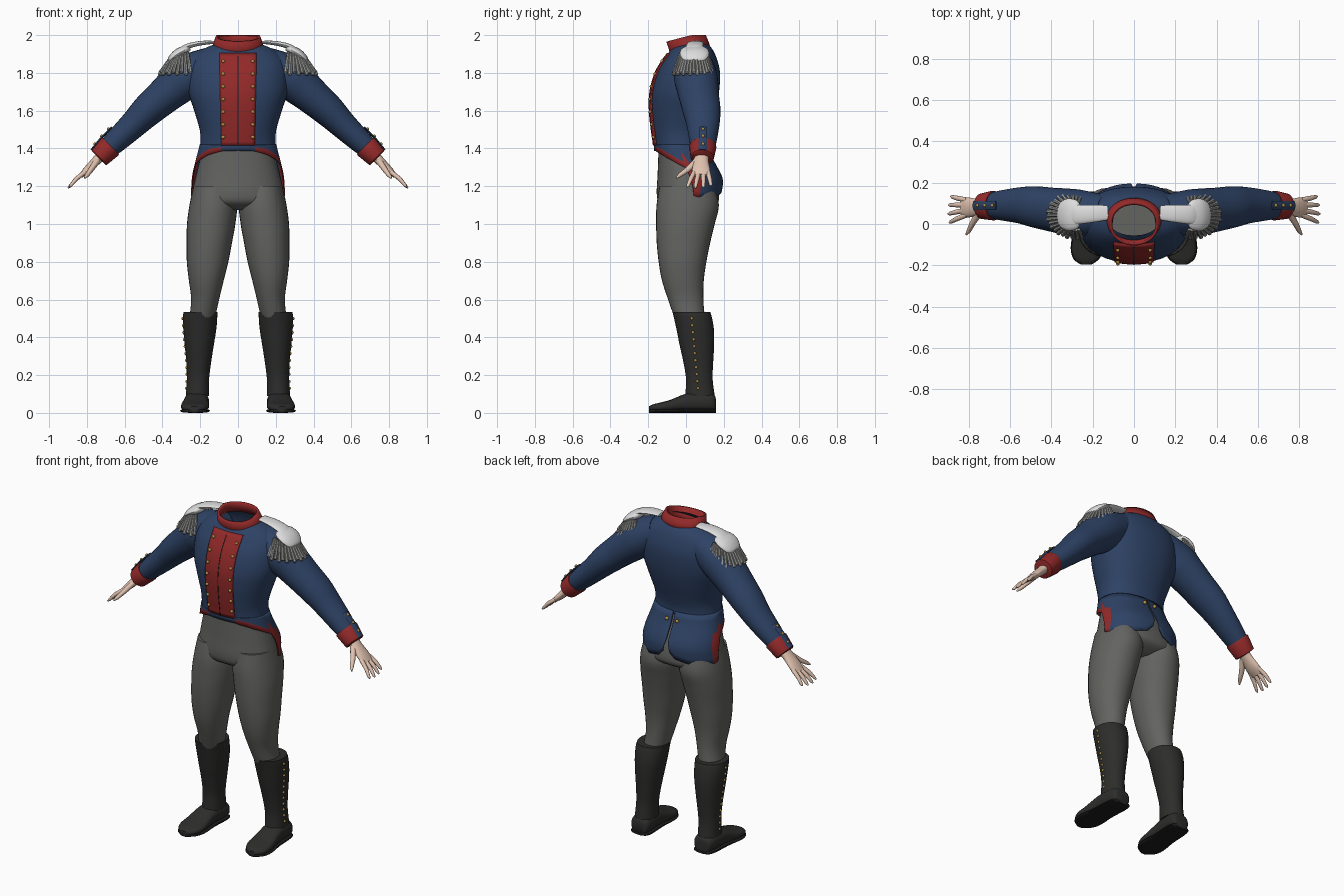
import bpy, bmesh, math
from mathutils import Vector

if "Cube" in bpy.data.objects:
    bpy.data.objects.remove(bpy.data.objects["Cube"])

def mat(name, c):
    m = bpy.data.materials.new(name)
    m.diffuse_color = (*c, 1)
    m.use_nodes = True
    m.node_tree.nodes["Principled BSDF"].inputs["Base Color"].default_value = m.diffuse_color
    return m

BLUE = mat("navy cloth", (0.027, 0.055, 0.13))
RED = mat("red facing", (0.29, 0.022, 0.022))
GREY = mat("grey trousers", (0.125, 0.125, 0.118))
BLACK = mat("black leather", (0.026, 0.026, 0.025))
SOLE = mat("dark sole", (0.012, 0.012, 0.012))
SKIN = mat("skin", (0.75, 0.54, 0.43))
WHITE = mat("white braid", (0.72, 0.72, 0.72))
SILVER = mat("silver fringe", (0.34, 0.34, 0.33))
GOLD = mat("gold buttons", (0.48, 0.29, 0.06))

def spline(rows, k=4):
    """Catmull-Rom through tuples of numbers."""
    out = []
    for i in range(len(rows) - 1):
        a, b, c, d = rows[max(i - 1, 0)], rows[i], rows[i + 1], rows[min(i + 2, len(rows) - 1)]
        for s in range(k):
            t = s / k
            out.append(tuple(0.5 * (2 * q + (r - p) * t + (2 * p - 5 * q + 4 * r - w) * t * t
                                    + (3 * q - p - 3 * r + w) * t ** 3) for p, q, r, w in zip(a, b, c, d)))
    return out + [tuple(rows[-1])]

def finish(name, bm, mats, mirror=False, thick=0):
    bmesh.ops.recalc_face_normals(bm, faces=bm.faces)
    me = bpy.data.meshes.new(name)
    bm.to_mesh(me)
    bm.free()
    for m in mats:
        me.materials.append(m)
    ob = bpy.data.objects.new(name, me)
    bpy.context.collection.objects.link(ob)
    if thick:
        md = ob.modifiers.new("Thickness", 'SOLIDIFY')
        md.thickness = thick
        md.offset = -1
    if mirror:
        ob.modifiers.new("Mirror", 'MIRROR')
    return ob

def loft(name, rows, mats, closed=True, caps=(True, True), mirror=False, thick=0, rule=None):
    """Skin rows of points; rule(row, column) gives the material index."""
    bm = bmesh.new()
    vs = [[bm.verts.new(p) for p in r] for r in rows]
    n = len(rows[0])
    for i in range(len(rows) - 1):
        for j in range(n if closed else n - 1):
            k = (j + 1) % n
            f = bm.faces.new((vs[i][j], vs[i][k], vs[i + 1][k], vs[i + 1][j]))
            if rule:
                f.material_index = rule(i, j)
    if closed:
        for use, r in zip(caps, (vs[0], vs[-1])):
            if use:
                bm.faces.new(r)
    return finish(name, bm, mats, mirror, thick)

def sect(phi, cx, rx, yf, yb, e=2.2):
    """Rounded section point; phi = 0 faces front."""
    s, c = math.sin(phi), math.cos(phi)
    return (cx + rx * math.copysign(abs(s) ** (2 / e), s),
            (yf + yb) / 2 - (yb - yf) / 2 * math.copysign(abs(c) ** (2 / e), c))

def upright(name, prof, m, n=36, e=2.2, **kw):
    """Body from (z, cx, rx, front y, back y) sections."""
    rows = [[(*sect(2 * math.pi * j / n, *p[1:], e), p[0]) for j in range(n)] for p in prof]
    return loft(name, rows, [m], **kw)

def tube(name, pts, m, n=20, **kw):
    """Limb from (x, y, z, radius, radius along y)."""
    rows = []
    for i, p in enumerate(pts):
        t = (Vector(pts[min(i + 1, len(pts) - 1)][:3]) - Vector(pts[max(i - 1, 0)][:3])).normalized()
        v = Vector((0, 1, 0))
        v = (v - t * v.dot(t)).normalized()
        u = v.cross(t)
        rows.append([Vector(p[:3]) + u * p[3] * math.cos(a) + v * p[4] * math.sin(a)
                     for a in (2 * math.pi * j / n for j in range(n))])
    return loft(name, rows, [m], mirror=True, **kw)

def buttons(name, pts, r):
    bm = bmesh.new()
    for p in pts:
        g = bmesh.ops.create_uvsphere(bm, u_segments=10, v_segments=6, radius=r)
        bmesh.ops.translate(bm, verts=g['verts'], vec=p)
    return finish(name, bm, [GOLD], True)

# Coat body
TORSO = spline([(1.395, 0, .203, -.165, .112), (1.44, 0, .199, -.169, .112), (1.5, 0, .203, -.178, .125),
                (1.6, 0, .232, -.188, .155), (1.7, 0, .262, -.185, .175), (1.8, 0, .265, -.158, .18),
                (1.87, 0, .245, -.118, .165), (1.92, 0, .195, -.083, .143), (1.952, 0, .125, -.055, .118)])
upright("coat_body", TORSO, BLUE, 48, caps=(False, False))

def chest_y(x, z):
    for a, b in zip(TORSO, TORSO[1:]):
        if z <= b[0]:
            t = (z - a[0]) / (b[0] - a[0])
            rx, f, k = (a[i] + (b[i] - a[i]) * t for i in (2, 3, 4))
            return (f + k) / 2 - (k - f) / 2 * max(0, 1 - (abs(x) / rx) ** 2.2) ** (1 / 2.2)
    return -.05

def chest_plate(name, half, m, off, z0, z1):
    rows = []
    for i in range(25):
        z = z0 + (z1 - z0) * i / 24
        w = half * (.93 + .1 * i / 24)
        rows.append([(w * (j / 6 - 1), chest_y(w * (j / 6 - 1), z) - off, z) for j in range(13)])
    return loft(name, rows, [m], closed=False, thick=.008)

chest_plate("front_panel", .096, RED, .007, 1.415, 1.905)
chest_plate("front_opening", .002, SOLE, .009, 1.42, 1.89)
buttons("chest_buttons", [(.078, chest_y(.078, z) - .009, z) for z in (1.46 + .067 * i for i in range(7))], .0095)

# Coat skirt and tails, cut away at the front and split behind
HEM = [(0, 1.388), (.4, 1.385), (.8, 1.365), (1.2, 1.335), (1.55, 1.30), (1.72, 1.15), (1.9, 1.14),
       (2.6, 1.145), (2.95, 1.165), (3.07, 1.2), (3.12, 1.27)]
SKIRT = spline([(1.42, 0, .203, -.170, .115), (1.36, 0, .218, -.168, .135), (1.29, 0, .236, -.165, .172),
                (1.23, 0, .246, -.165, .196), (1.13, 0, .252, -.168, .185)])

def lerp_table(tab, x):
    for a, b in zip(tab, tab[1:]):
        lo, hi = sorted((a[0], b[0]))
        if lo <= x <= hi:
            t = (x - a[0]) / (b[0] - a[0])
            return [p + (q - p) * t for p, q in zip(a, b)]
    return list(tab[-1])

PHIS = [p for p, in spline([(h[0],) for h in HEM], 5)]
FR = (0, .2, .4, .6, .8, 1)
rows = []
for i in range(9):
    row = []
    for ph in PHIS:
        hem = lerp_table(HEM, ph)[1]
        z = hem + .028 * (1 - i / 1) if i == 0 else 0
        band = min(.03, (1.42 - hem) * .6)
        z = 1.42 + (hem + band - 1.42) * i / 7 if i < 8 else hem
        row.append((*sect(ph, *lerp_table(SKIRT, z)[1:]), z))
    rows.append(row)

def skirt_rule(i, j):
    ph = (PHIS[j] + PHIS[j + 1]) / 2
    if i == 7 and .42 < ph < 1.6:
        return 1
    return 1 if 1.55 < ph < 1.9 and i >= 3 else 0

loft("coat_tails", rows, [BLUE, RED], closed=False, mirror=True, thick=.006, rule=skirt_rule)
buttons("back_buttons", [(.035, .137, 1.375)], .011)

# Standing collar, leaning forward
rows = []
for rx, yf, yb, zf, zb in ((.137, -.078, .128, 1.887, 1.935), (.132, -.088, .122, 1.915, 1.96),
                           (.118, -.104, .105, 1.965, 2.0)):
    row = []
    for j in range(40):
        a = 2 * math.pi * j / 40
        row.append((*sect(a, 0, rx, yf, yb, 2.1), zf + (zb - zf) * min(1, (1 - math.cos(a)) * .8)))
    rows.append(row)
loft("collar", rows, [RED], caps=(False, False), thick=.014)

# Sleeves, cuffs and cuff straps
tube("sleeve", spline([(.14, .045, 1.85, .09, .095), (.26, .05, 1.785, .115, .115), (.33, .06, 1.73, .106, .112),
                       (.40, .07, 1.67, .095, .106), (.48, .083, 1.60, .086, .1), (.55, .09, 1.53, .074, .088),
                       (.64, .09, 1.445, .063, .073), (.72, .087, 1.37, .05, .056)]), BLUE, 28)
tube("cuff", [(.675, .089, 1.413, .062, .069), (.68, .089, 1.408, .065, .072), (.735, .086, 1.352, .056, .062),
              (.738, .086, 1.349, .05, .055)], RED, 28)
tube("cuff_strap", [(.668, .09, 1.513, .005, .022), (.722, .09, 1.458, .006, .022), (.776, .088, 1.392, .006, .022)], BLUE, 8)
buttons("cuff_buttons", [(.686, .09, 1.503), (.722, .09, 1.465), (.757, .09, 1.423)], .009)

# Hands
tube("palm", spline([(.71, .085, 1.375, .03, .036), (.755, .08, 1.33, .024, .04), (.80, .08, 1.285, .02, .048),
                     (.832, .08, 1.255, .012, .042)]), SKIN)
for i, s in enumerate((.93, 1, .97, .86)):
    a, b = Vector((.81, .044 + .024 * i, 1.275)), Vector((.9, .004 + .044 * i, 1.19))
    b = a + (b - a) * s
    tube(f"finger_{i + 1}", [(*a, .012, .013), (*((a + b) / 2 + Vector((.004, 0, .004))), .011, .012),
                             (*(a * .1 + b * .9), .008, .009), (*b, .003, .004)], SKIN, 10)
tube("thumb", [(.745, .06, 1.335, .018, .02), (.78, .005, 1.285, .014, .015), (.80, -.035, 1.257, .011, .011),
               (.812, -.052, 1.243, .004, .004)], SKIN, 10)

# Epaulettes with hanging fringe
tube("epaulette_strap", spline([(.125, .055, 1.962, .008, .035), (.2, .05, 1.957, .012, .042),
                                (.27, .045, 1.94, .014, .046), (.31, .045, 1.915, .014, .05)]), WHITE, 16)
tube("epaulette_pad", spline([(.255, .045, 1.935, .012, .03), (.275, .045, 1.925, .022, .068),
                              (.32, .045, 1.9, .026, .078), (.355, .045, 1.872, .018, .06), (.368, .045, 1.86, .006, .03)]), WHITE)

def fringe_pt(a, t, grow=0):
    return (.285 + (.07 + (.065 + grow) * t) * math.cos(a), .042 + (.07 + (.04 + grow) * t) * math.sin(a),
            1.905 - .115 * t - .02 * (1 - t) * math.cos(a))

ANG = [math.radians(-105 + 210 * i / 20) for i in range(21)]
loft("fringe_backing", [[fringe_pt(a, t, -.008) for a in ANG] for t in (0, .5, .9)], [SILVER],
     closed=False, mirror=True, thick=.006)
for i, a in enumerate(ANG):
    long = 1.03 if i % 2 else .93
    tube(f"fringe_strand_{i + 1}", [(*fringe_pt(a, t * long), r, r) for t, r in
                                    ((0, .007), (.35, .009), (.7, .009), (.95, .011), (1, .005))], SILVER, 7)

# Trousers
upright("trouser_seat", spline([(1.43, 0, .188, -.145, .1), (1.35, 0, .2, -.147, .12), (1.25, 0, .225, -.151, .155),
                                (1.16, 0, .243, -.155, .175), (1.11, 0, .235, -.14, .165), (1.075, 0, .14, -.08, .1)]), GREY, 40)
upright("trouser_leg", spline([(1.2, .13, .105, -.14, .15), (1.1, .131, .126, -.156, .174), (1.0, .142, .128, -.158, .152),
                               (.9, .152, .12, -.155, .128), (.8, .161, .11, -.145, .108), (.7, .168, .092, -.127, .094),
                               (.6, .174, .074, -.095, .092), (.5, .19, .068, -.06, .1)]), GREY, 32, e=2.1, mirror=True)

# Boots: shaft, foot, sole and side buttons
BOOT = spline([(.575, .178, .073, -.088, .095), (.535, .198, .09, -.072, .128), (.45, .202, .088, -.052, .147), (.36, .205, .077, -.034, .149),
               (.27, .208, .066, -.014, .144), (.18, .212, .059, 0, .141), (.09, .215, .061, -.004, .152)])
upright("boot_shaft", [b for b in BOOT if b[0] <= .536], BLACK, 32, e=2.1, mirror=True)
FOOT = spline([(.158, .035, .075), (.147, .055, .098), (.1, .064, .108), (.03, .064, .108), (-.02, .066, .095),
               (-.08, .073, .07), (-.13, .073, .056), (-.172, .056, .046), (-.197, .02, .034)], 3)

def along_foot(name, m, grow, z0, top):
    rows = []
    for y, w, h in FOOT:
        h = top if top else h
        row = []
        for j in range(20):
            a = 2 * math.pi * j / 20
            c, s = math.cos(a), math.sin(a)
            row.append((.222 - y * .05 + (w + grow) * math.copysign(abs(c) ** .75, c), y,
                        (z0 + h) / 2 + (h - z0) / 2 * math.copysign(abs(s) ** .75, s)))
        rows.append(row)
    return loft(name, rows, [m], mirror=True)

along_foot("boot_foot", BLACK, 0, .008, None)
along_foot("boot_sole", SOLE, .004, 0, .022)
pts = []
for i in range(11):
    z = .13 + .037 * i
    _, cx, rx, f, b = lerp_table(BOOT, z)
    y = .064 - .034 * i / 10
    q = abs(y - (f + b) / 2) / ((b - f) / 2)
    pts.append((cx + rx * (1 - q ** 2.1) ** (1 / 2.1), y, z))
buttons("boot_buttons", pts, .008)

# Smooth shading with sharp edges kept
for ob in bpy.context.scene.objects:
    ob.select_set(True)
    bpy.context.view_layer.objects.active = ob
bpy.ops.object.shade_smooth_by_angle(angle=math.radians(40))
